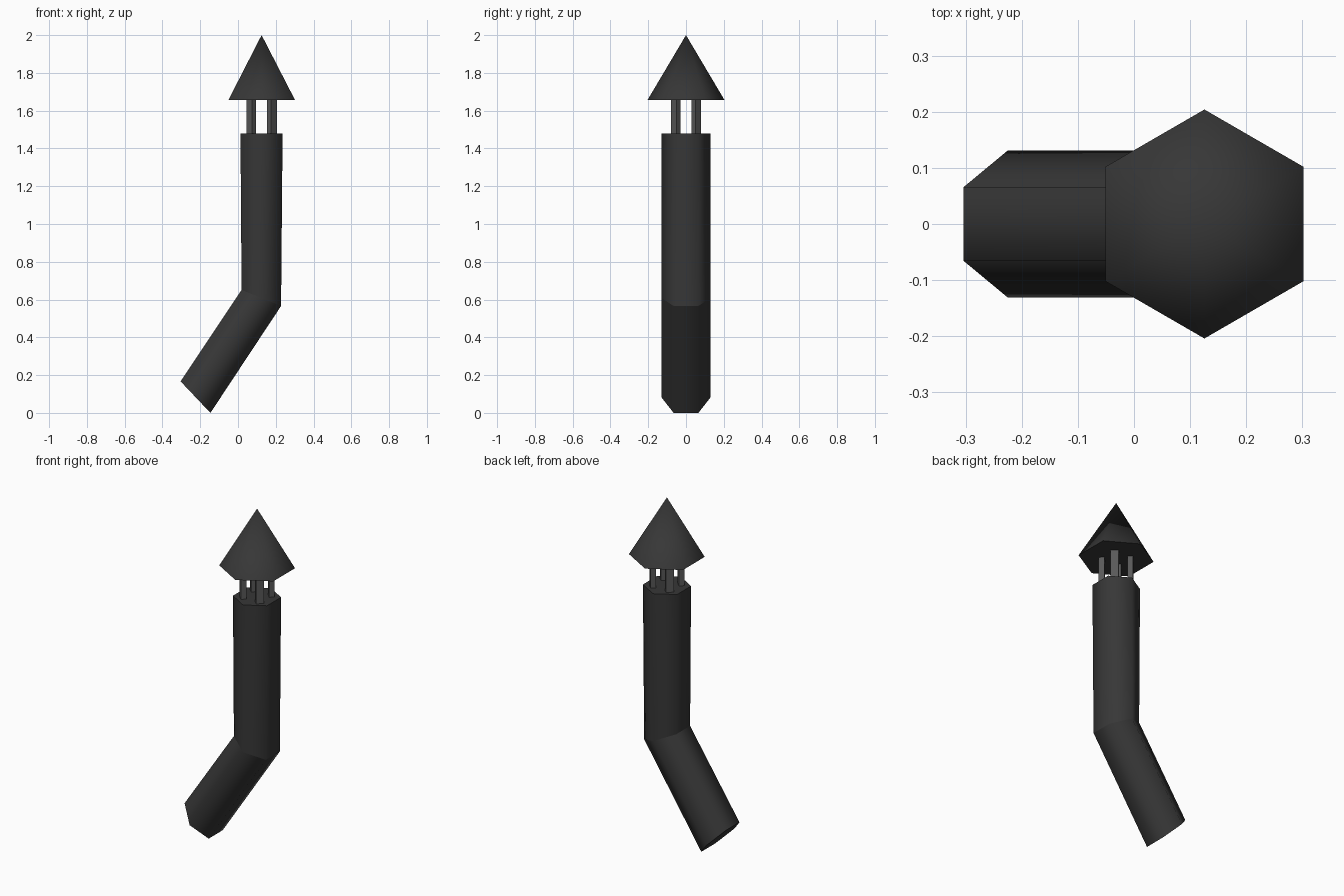
import bpy, bmesh, math
from mathutils import Matrix, Vector

if "Cube" in bpy.data.objects:
    bpy.data.objects.remove(bpy.data.objects["Cube"])

CX = 0.125                      # axis of the upright pipe


def material(name, value):
    m = bpy.data.materials.new(name)
    m.diffuse_color = (value, value, value, 1)
    m.use_nodes = True
    m.node_tree.nodes["Principled BSDF"].inputs["Base Color"].default_value = m.diffuse_color
    return m


DARK = material("dark_iron", 0.038)
STEEL = material("grey_steel", 0.10)


def finish(bm, name, mat):
    bmesh.ops.recalc_face_normals(bm, faces=bm.faces[:])
    me = bpy.data.meshes.new(name)
    bm.to_mesh(me)
    bm.free()
    me.materials.append(mat)
    ob = bpy.data.objects.new(name, me)
    bpy.context.collection.objects.link(ob)
    return ob


def hex_ring(bm, left, right, ry):
    """Hexagon, corners on +-y, whose side profile runs from left (x, z) to right (x, z)."""
    l, r = Vector((left[0], 0, left[1])), Vector((right[0], 0, right[1]))
    mid, half = (l + r) / 2, (r - l) / 2 / math.cos(math.pi / 6)
    ring = []
    for k in range(6):
        a = math.pi / 2 + k * math.pi / 3
        ring.append(bm.verts.new(mid + half * math.cos(a) + Vector((0, ry * math.sin(a), 0))))
    return ring


def smooth_sides(bm, sides, rings):
    """Smooth the side faces, keep the ring edges sharp."""
    for f in sides:
        f.smooth = True
    for ring in rings:
        for i in range(6):
            bm.edges.get((ring[i], ring[(i + 1) % 6])).smooth = False


# Bent pipe: slanted cut foot, elbow, level top
bm = bmesh.new()
rings = [hex_ring(bm, l, r, 0.131) for l, r in (
    ((-0.304, 0.167), (-0.146, 0.0)),
    ((0.019, 0.651), (0.228, 0.566)),
    ((0.013, 1.48), (0.236, 1.48)))]
sides = [bm.faces.new((a[i], a[(i + 1) % 6], b[(i + 1) % 6], b[i]))
         for a, b in zip(rings, rings[1:]) for i in range(6)]
bm.faces.new(rings[0])
bm.faces.new(rings[-1])
smooth_sides(bm, sides, rings)
finish(bm, "bent_pipe", DARK)

# Six-sided rain cap
bm = bmesh.new()
rim = hex_ring(bm, (CX - 0.176, 1.656), (CX + 0.177, 1.656), 0.204)
tip = bm.verts.new((CX, 0, 2.0))
sides = [bm.faces.new((rim[i], rim[(i + 1) % 6], tip)) for i in range(6)]
bm.faces.new(rim)
smooth_sides(bm, sides, [rim])
finish(bm, "rain_cap", DARK)

# Four flat posts carrying the cap, turned to face the pipe axis
for k in range(4):
    bm = bmesh.new()
    bmesh.ops.create_cube(bm, size=1, matrix=Matrix.Translation((CX, 0, 1.568))
                          @ Matrix.Rotation(math.radians(45 + 90 * k), 4, 'Z')
                          @ Matrix.Translation((0.077, 0, 0))
                          @ Matrix.Diagonal((0.03, 0.043, 0.18, 1)))
    finish(bm, f"cap_post_{k + 1}", STEEL)
